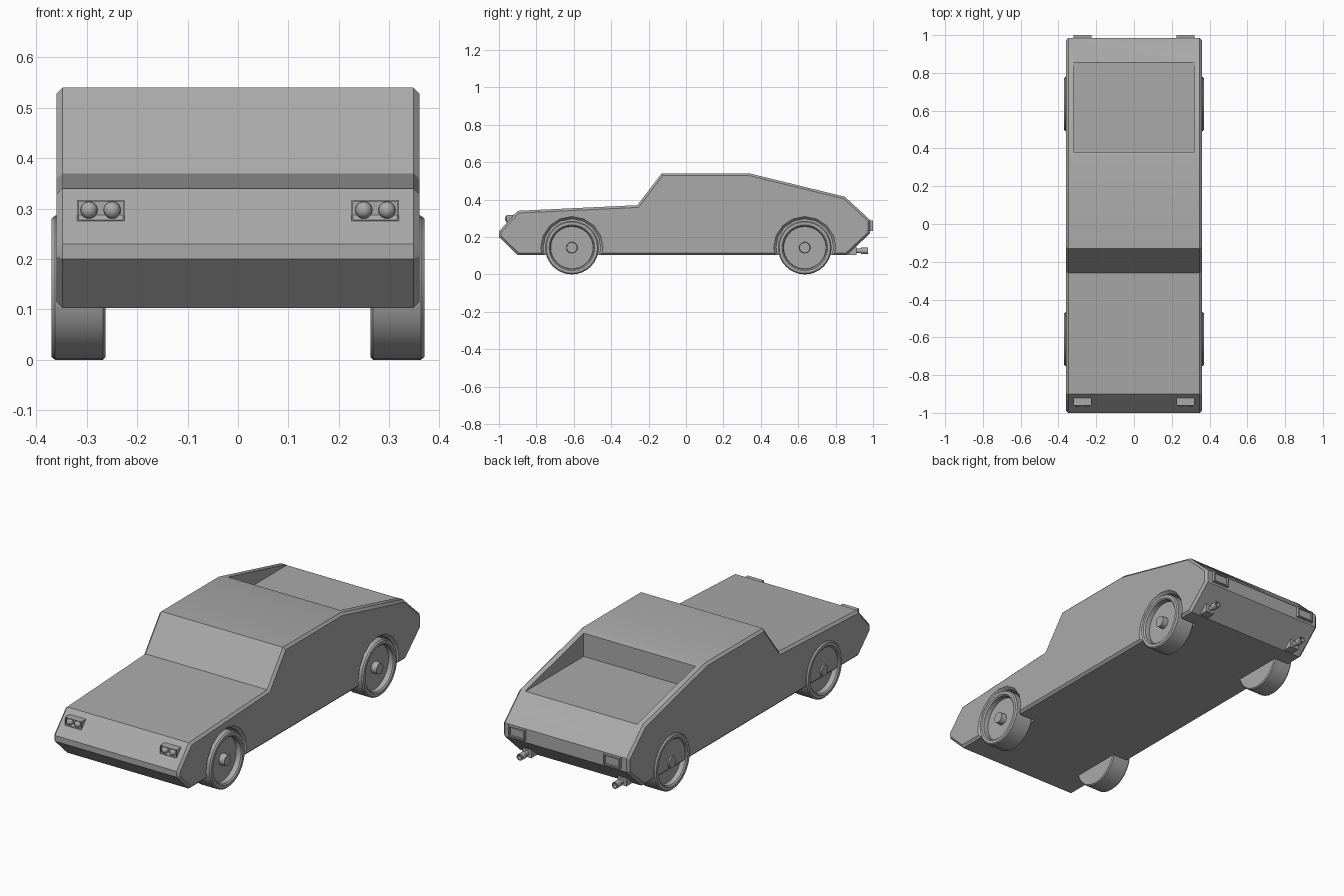
import bpy, bmesh, math
from mathutils import Matrix, Vector

cube = bpy.data.objects.get("Cube")
if cube:
    bpy.data.objects.remove(cube, do_unlink=True)

grey = bpy.data.materials.new("plain grey")
grey.use_nodes = True
grey.diffuse_color = (0.4, 0.4, 0.4, 1)
grey.node_tree.nodes["Principled BSDF"].inputs["Base Color"].default_value = (0.4, 0.4, 0.4, 1)


def make(name, bm):
    bmesh.ops.recalc_face_normals(bm, faces=bm.faces[:])
    mesh = bpy.data.meshes.new(name)
    bm.to_mesh(mesh)
    bm.free()
    mesh.materials.append(grey)
    obj = bpy.data.objects.new(name, mesh)
    bpy.context.collection.objects.link(obj)
    return obj


def activate(obj):
    bpy.ops.object.select_all(action='DESELECT')
    obj.select_set(True)
    bpy.context.view_layer.objects.active = obj


def smooth(obj):
    activate(obj)
    bpy.ops.object.shade_smooth_by_angle(angle=math.radians(30))


def lathe(name, profile, loc, angle=0, steps=32):
    """Turn (along, radius) points round the x axis, then swing about z."""
    bm = bmesh.new()
    verts = [bm.verts.new((a, 0, r)) for a, r in profile]
    edges = [bm.edges.new(pair) for pair in zip(verts, verts[1:])]
    bmesh.ops.spin(bm, geom=verts + edges, cent=(0, 0, 0), axis=(1, 0, 0),
                   angle=math.tau, steps=steps, use_duplicate=False)
    bmesh.ops.remove_doubles(bm, verts=bm.verts[:], dist=1e-4)
    bm.transform(Matrix.Translation(loc) @ Matrix.Rotation(math.radians(angle), 4, 'Z'))
    return make(name, bm)


def box(name, low, high, recess_dir=0, border=0.006, depth=0.01):
    """Box between two corners; recess_dir sinks a panel into its front or back."""
    low, high = Vector(low), Vector(high)
    bm = bmesh.new()
    bmesh.ops.create_cube(bm, size=1)
    for v in bm.verts:
        v.co = (low + high) / 2 + v.co * (high - low)
    if recess_dir:
        bm.normal_update()
        face = next(f for f in bm.faces if f.normal.y * recess_dir > 0.9)
        bmesh.ops.inset_region(bm, faces=[face], thickness=border)
        # a second loop gives the recess straight walls
        inner = bmesh.ops.extrude_face_region(bm, geom=[face])["geom"]
        bmesh.ops.delete(bm, geom=[face], context='FACES')
        for v in inner:
            if isinstance(v, bmesh.types.BMVert):
                v.co.y -= recess_dir * depth
    return make(name, bm)


# Body: side profile pulled across the width, with chamfered rims
profile = [(-1, 0.2), (-0.9, 0.103), (0.86, 0.103), (0.985, 0.22), (0.985, 0.29),
           (0.85, 0.415), (0.34, 0.54), (-0.13, 0.54), (-0.26, 0.37),
           (-0.9, 0.34), (-1, 0.23)]
half = 0.36
bm = bmesh.new()
side = bm.faces.new([bm.verts.new((-half, y, z)) for y, z in profile])
pulled = bmesh.ops.extrude_face_region(bm, geom=[side])["geom"]
for v in pulled:
    if isinstance(v, bmesh.types.BMVert):
        v.co.x = half
if not any(f for f in bm.faces if all(v.co.x < 0 for v in f.verts)):
    bm.faces.new([v for v in bm.verts if v.co.x < 0])
bmesh.ops.recalc_face_normals(bm, faces=bm.faces[:])
rims = [e for e in bm.edges if e.verts[0].co.x * e.verts[1].co.x > 0]
bmesh.ops.bevel(bm, geom=rims, offset=0.012, offset_type='OFFSET', segments=1,
                profile=0.5, affect='EDGES')
body = make("body", bm)

# Cutters: rear deck well and flared wheel arches
axle_z = 0.143
axles = {"front": -0.61, "rear": 0.635}
cutters = [box("deck_cutter", (-0.32, 0.38, 0.41), (0.32, 0.855, 0.7))]
arch = [(0.255, 0), (0.255, 0.153), (0.345, 0.153), (0.365, 0.171), (0.4, 0.171), (0.4, 0)]
for y in axles.values():
    for angle in (0, 180):
        cutters.append(lathe("arch_cutter", arch, (0, y, axle_z), angle, 16))
for cutter in cutters:
    cutter.hide_render = True
    mod = body.modifiers.new("cut", 'BOOLEAN')
    mod.operation = 'DIFFERENCE'
    mod.solver = 'EXACT'
    mod.object = cutter
    activate(body)
    bpy.ops.object.modifier_apply(modifier=mod.name)
    bpy.data.objects.remove(cutter, do_unlink=True)
smooth(body)

# Wheels: dished discs with a central hub
wheel = [(0.263, 0), (0.263, 0.138), (0.268, 0.143), (0.363, 0.143), (0.37, 0.137),
         (0.37, 0.122), (0.364, 0.115), (0.338, 0.113), (0.338, 0.03), (0.368, 0.028),
         (0.368, 0)]
for end, y in axles.items():
    for label, angle in (("left", 0), ("right", 180)):
        smooth(lathe(f"{end}_{label}_wheel", wheel, (0, y, axle_z), angle))

for label, s in (("left", 1), ("right", -1)):
    x = 0.2725 * s

    # Headlights: open housing with two round lamps
    box(f"{label}_headlight_housing", (x - 0.047, -0.96, 0.275), (x + 0.047, -0.9, 0.317),
        -1, 0.004, 0.012)
    for i, dx in enumerate((-0.023, 0.023)):
        bm = bmesh.new()
        bmesh.ops.create_uvsphere(bm, u_segments=16, v_segments=10, radius=0.017,
                                  matrix=Matrix.Translation((x + dx, -0.952, 0.297)))
        smooth(make(f"{label}_headlight_lamp_{i + 1}", bm))

    # Tail lights: framed panels on the back face
    box(f"{label}_tail_light", (x - 0.047, 0.97, 0.232), (x + 0.047, 1.0, 0.288), 1, 0.009, 0.01)

    # Exhausts: mounting block and stepped pipe
    box(f"{label}_exhaust_block", (x - 0.025, 0.865, 0.105), (x + 0.025, 0.912, 0.146))
    pipe = [(0.88, 0), (0.88, 0.012), (0.935, 0.012), (0.935, 0.017), (0.972, 0.017),
            (0.972, 0.012), (0.955, 0.011), (0.955, 0)]
    smooth(lathe(f"{label}_exhaust_pipe", pipe, (x, 0, 0.126), 90, 16))
